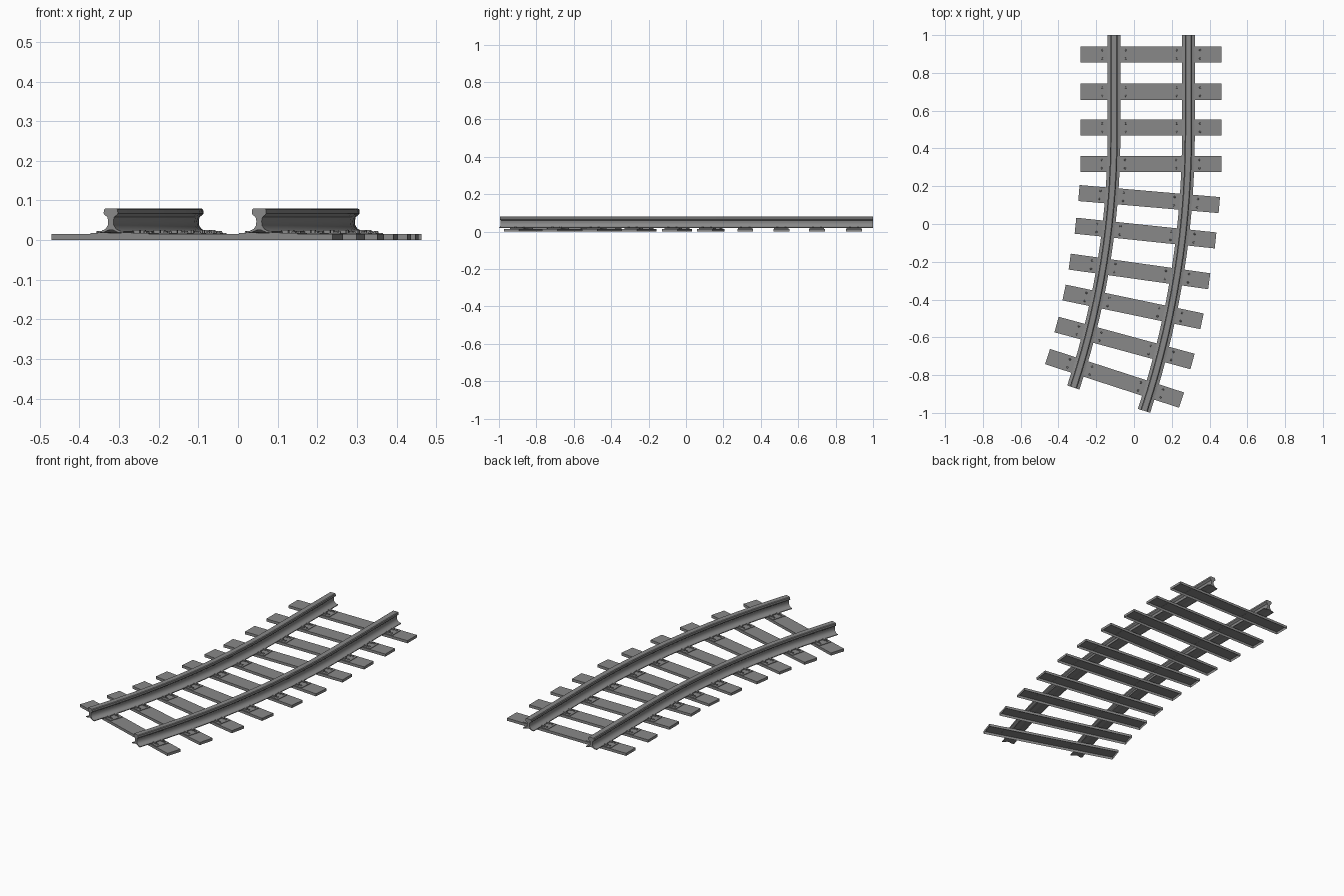
import bpy, bmesh, math
from mathutils import Matrix, Vector

cube = bpy.data.objects.get("Cube")
if cube:
    bpy.data.objects.remove(cube)

grey = bpy.data.materials.new("iron grey")
grey.use_nodes = True
colour = (0.25, 0.25, 0.25, 1)
grey.diffuse_color = colour
grey.node_tree.nodes["Principled BSDF"].inputs["Base Color"].default_value = colour

# Track layout: straight stretch, then an arc turning towards -x
RADIUS, TURN, BEND_Y = 4.45, math.radians(18.3), 0.47
MID_X, HALF_GAUGE = 0.091, 0.197


def finish(name, bm, smooth=None):
    bmesh.ops.recalc_face_normals(bm, faces=bm.faces)
    mesh = bpy.data.meshes.new(name)
    bm.to_mesh(mesh)
    bm.free()
    mesh.materials.append(grey)
    obj = bpy.data.objects.new(name, mesh)
    bpy.context.collection.objects.link(obj)
    if smooth:
        bpy.ops.object.select_all(action="DESELECT")
        obj.select_set(True)
        bpy.context.view_layer.objects.active = obj
        bpy.ops.object.shade_smooth_by_angle(angle=math.radians(smooth))
    return obj


def add_box(bm, size, matrix, open_bottom=False):
    new = bmesh.ops.create_cube(bm, size=1, matrix=matrix @ Matrix.Diagonal((*size, 1)))
    if open_bottom:
        faces = {f for v in new["verts"] for f in v.link_faces}
        low = min(faces, key=lambda f: f.calc_center_median().z)
        bmesh.ops.delete(bm, geom=[low], context="FACES_ONLY")


# Rails: one half of the cross-section, mirrored, swept along the track
half = [(0.014, 0.080), (0.018, 0.077), (0.019, 0.067), (0.016, 0.063),
        (0.009, 0.058), (0.007, 0.048), (0.008, 0.037), (0.014, 0.028),
        (0.023, 0.0235), (0.034, 0.022), (0.034, 0.018), (0.020, 0.019),
        (0.006, 0.025)]
profile = half + [(-x, z) for x, z in reversed(half)]
STEPS = 14


def build_rail(name, offset):
    bm = bmesh.new()
    stations = [(Vector((MID_X + offset, 1.0, 0)), 0.0)]
    for i in range(STEPS + 1):
        a = TURN * i / STEPS
        r = RADIUS + offset
        centre = Vector((MID_X - RADIUS + r * math.cos(a), BEND_Y - r * math.sin(a), 0))
        stations.append((centre, a))
    rings = []
    for centre, a in stations:
        side = Vector((math.cos(a), -math.sin(a), 0))
        rings.append([bm.verts.new(centre + side * x + Vector((0, 0, z))) for x, z in profile])
    n = len(profile)
    for r0, r1 in zip(rings, rings[1:]):
        for k in range(n):
            bm.faces.new((r0[k], r0[(k + 1) % n], r1[(k + 1) % n], r1[k]))
    bm.faces.new(rings[0])
    bm.faces.new(rings[-1])
    finish(name, bm, 35)


build_rail("right_rail", -HALF_GAUGE)
build_rail("left_rail", HALF_GAUGE)

# Sleepers: centre x, centre y, clockwise turn in degrees
sleepers = [(0.09, 0.898, 0), (0.09, 0.70, 0), (0.09, 0.51, 0), (0.09, 0.317, 0),
            (0.08, 0.132, 4.9), (0.061, -0.048, 6), (0.029, -0.251, 8),
            (-0.005, -0.439, 11.8), (-0.05, -0.63, 15.2), (-0.103, -0.817, 18)]

for i, (x, y, turn) in enumerate(sleepers, 1):
    place = Matrix.Translation((x, y, 0)) @ Matrix.Rotation(-math.radians(turn), 4, "Z")
    bm = bmesh.new()
    add_box(bm, (0.746, 0.085, 0.015), place @ Matrix.Translation((0, 0, 0.0075)), True)
    finish(f"sleeper_{i}", bm)

    # Tie plates and spikes sit where each rail crosses the sleeper
    plates, spikes = bmesh.new(), bmesh.new()
    for s in (-1, 1):
        r = RADIUS + s * HALF_GAUGE
        along = s * HALF_GAUGE
        for _ in range(4):
            p = place @ Vector((along, 0, 0))
            drop = max(0.0, BEND_Y - p.y)
            along += MID_X - RADIUS + math.sqrt(r * r - drop * drop) - p.x
        spot = place @ Matrix.Translation((along, 0, 0))
        add_box(plates, (0.155, 0.078, 0.004), spot @ Matrix.Translation((0, 0, 0.016)))
        for sx in (-1, 1):
            for sy in (-1, 1):
                at = spot @ Matrix.Translation((sx * 0.040, sy * 0.022, 0.021))
                add_box(spikes, (0.018, 0.011, 0.008), at)
                bmesh.ops.create_cone(spikes, cap_ends=True, segments=6, radius1=0.006,
                                      radius2=0.004, depth=0.006,
                                      matrix=spot @ Matrix.Translation((sx * 0.062, sy * 0.022, 0.020)))
    finish(f"tie_plates_{i}", plates)
    finish(f"rail_spikes_{i}", spikes)
